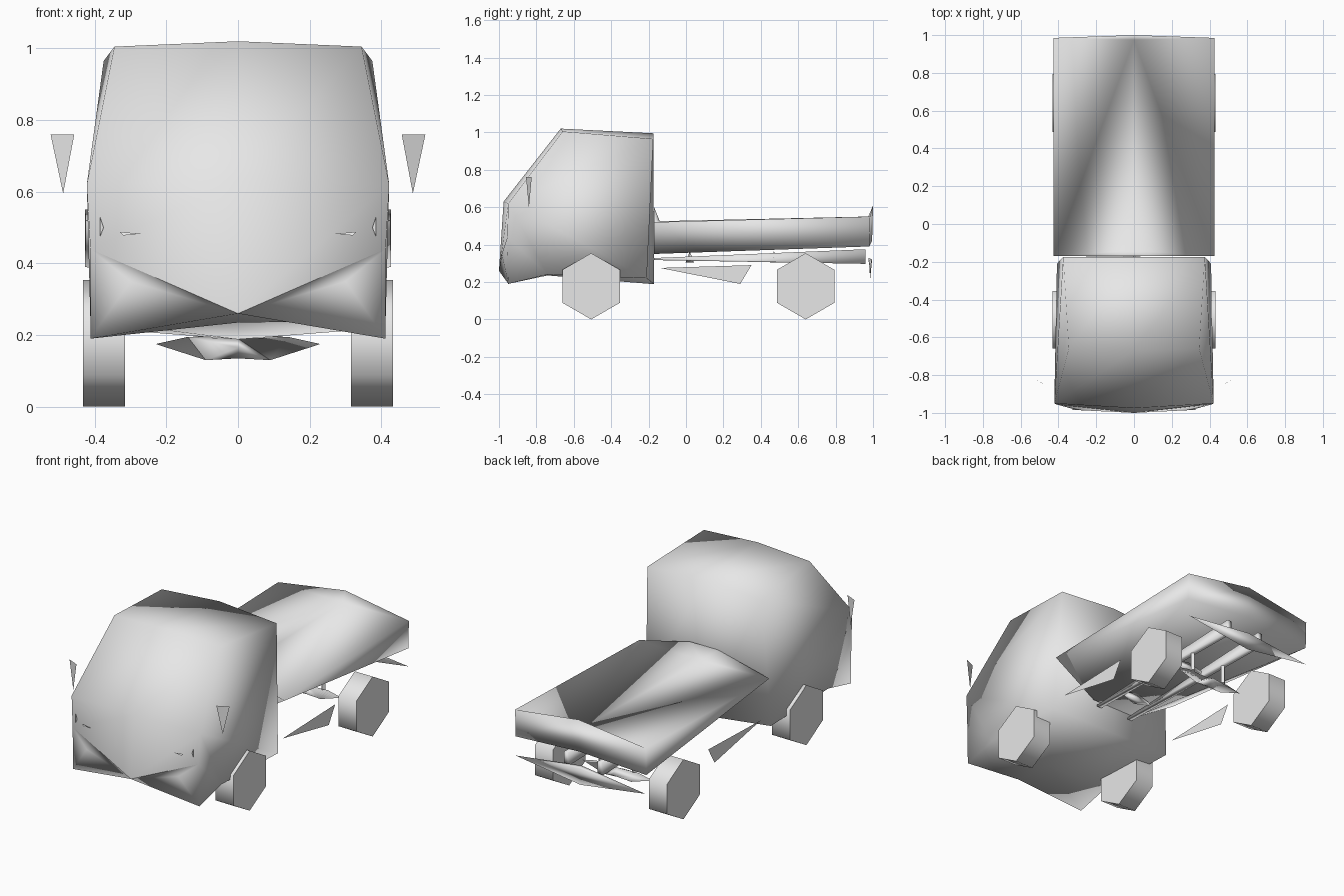
import bpy, bmesh, math
from mathutils import Matrix

old = bpy.data.objects.get("Cube")
if old:
    bpy.data.objects.remove(old, do_unlink=True)

grey = bpy.data.materials.new("light_grey")
grey.use_nodes = True
grey.diffuse_color = (0.8, 0.8, 0.8, 1)
grey.node_tree.nodes["Principled BSDF"].inputs["Base Color"].default_value = (0.8, 0.8, 0.8, 1)


def finish(name, bm, angle=None):
    """Turn a bmesh into a shaded object; angle limits the smoothing."""
    mesh = bpy.data.meshes.new(name)
    bm.to_mesh(mesh)
    bm.free()
    mesh.materials.append(grey)
    obj = bpy.data.objects.new(name, mesh)
    bpy.context.collection.objects.link(obj)
    if angle is None:
        mesh.shade_smooth()
    else:
        bpy.ops.object.select_all(action='DESELECT')
        obj.select_set(True)
        bpy.context.view_layer.objects.active = obj
        bpy.ops.object.shade_smooth_by_angle(angle=math.radians(angle))
    return obj


def mirrored_shell(name, points, faces, creases=()):
    """Build the left half from named points and mirror it to the right."""
    bm = bmesh.new()
    for side in (1, -1):
        verts = {k: bm.verts.new((side * x, y, z)) for k, (x, y, z) in points.items()}
        for face in faces:
            keys = face.split()
            bm.faces.new([verts[k] for k in (keys if side > 0 else keys[::-1])])
        for crease in creases:
            bm.edges.get([verts[k] for k in crease.split()]).smooth = False
    bmesh.ops.remove_doubles(bm, verts=bm.verts, dist=0.0005)
    bmesh.ops.recalc_face_normals(bm, faces=bm.faces)
    return finish(name, bm)


def plate(name, corners, side):
    """Thin flat panel, mirrored by side."""
    bm = bmesh.new()
    verts = [bm.verts.new((side * x, y, z)) for x, y, z in corners]
    bm.faces.new(verts if side > 0 else verts[::-1])
    return finish(name, bm, 20)


# Cab: tilted windscreen, creased bumper corners, tapered roof
mirrored_shell("cab", {
    "roof_front": (0, -0.67, 1.02), "roof_corner": (0.345, -0.66, 1.005),
    "roof_back": (0, -0.175, 0.995), "back_corner": (0.375, -0.175, 0.965),
    "nose": (0, -0.975, 0.63), "cheek": (0.422, -0.95, 0.62),
    "lamp": (0.412, -0.955, 0.44), "chin": (0, -1.0, 0.26),
    "bulge": (0.3, -0.985, 0.35), "bumper": (0.412, -0.95, 0.19),
    "arch": (0.412, -0.74, 0.24), "sill": (0.408, -0.21, 0.22),
    "lip": (0, -0.74, 0.235), "base": (0, -0.17, 0.188),
}, [
    "roof_front roof_corner back_corner roof_back",
    "nose cheek roof_corner roof_front",
    "chin lamp cheek nose",
    "chin bulge lamp", "chin bumper bulge", "bumper lamp bulge",
    "bumper arch lamp",
    "lamp arch cheek", "cheek arch sill",
    "cheek sill back_corner", "cheek back_corner roof_corner",
    "roof_back back_corner sill base",
    "chin lip arch bumper", "lip base sill arch",
], ["chin lamp"])

# Load bed: keel-shaped front, square tail with a peaked tailgate
mirrored_shell("load_bed", {
    "head_mid": (0, -0.17, 0.6), "head_peak": (0.09, -0.17, 0.6),
    "head_floor": (0, -0.14, 0.525), "head_corner": (0.425, -0.17, 0.52),
    "head_low": (0.15, -0.17, 0.35), "head_keel": (0, -0.17, 0.35),
    "tail_peak": (0, 1.0, 0.61), "tail_floor": (0, 0.975, 0.55),
    "tail_corner": (0.427, 0.985, 0.55), "tail_low": (0.427, 0.98, 0.39),
    "tail_mid": (0, 0.995, 0.42),
}, [
    "head_floor head_corner tail_floor", "head_corner tail_corner tail_floor",
    "head_mid head_peak head_floor", "head_peak head_corner head_floor",
    "tail_peak tail_floor tail_corner",
    "head_mid head_keel head_low head_corner head_peak",
    "tail_peak tail_corner tail_low tail_mid",
    "head_corner tail_low tail_corner", "head_corner head_low tail_low",
    "head_low head_keel tail_mid tail_low",
])

# Rear axle: faceted spindle
mirrored_shell("rear_axle", {
    "tip": (0.23, 0.64, 0.175), "top": (0.14, 0.64, 0.195),
    "low": (0.09, 0.64, 0.13), "mid_top": (0, 0.64, 0.19),
    "mid_low": (0, 0.64, 0.135), "mid_front": (0, 0.59, 0.165),
    "mid_back": (0, 0.69, 0.165),
}, [
    "mid_front low tip top mid_top", "mid_front mid_low low",
    "mid_back mid_top top tip low", "mid_back low mid_low",
])

# Rear bumper: slim diamond
mirrored_shell("rear_bumper", {
    "end": (0.425, 0.985, 0.28), "top": (0, 0.975, 0.33),
    "low": (0, 0.985, 0.22), "back": (0, 0.995, 0.32),
}, ["top end back", "back end low", "top low end"])

for side, label in ((1, "left"), (-1, "right")):
    # Wheels: six-sided
    for y, place in ((-0.507, "front"), (0.64, "rear")):
        bm = bmesh.new()
        bmesh.ops.create_cone(
            bm, cap_ends=True, segments=6, radius1=0.177, radius2=0.177, depth=0.117,
            matrix=Matrix.Translation((side * 0.3735, y, 0.177))
            @ Matrix.Rotation(math.radians(90), 4, 'Y')
            @ Matrix.Rotation(math.radians(30), 4, 'Z'))
        finish(f"{place}_{label}_wheel", bm, 65)

    # Chassis rail, deepening to the rear
    bm = bmesh.new()
    bmesh.ops.create_cube(bm, size=1)
    for v in bm.verts:
        rear, top = v.co.y > 0, v.co.z > 0
        v.co.x = side * 0.11 + v.co.x * 0.03
        v.co.y = 0.96 if rear else -0.17
        v.co.z = (0.375 if top else 0.297) if rear else (0.328 if top else 0.317)
    finish(f"{label}_chassis_rail", bm)

    # Spring hanger
    bm = bmesh.new()
    bmesh.ops.create_cone(
        bm, cap_ends=True, segments=4, radius1=0.014, radius2=0.014, depth=0.14,
        matrix=Matrix.Translation((side * 0.11, 0.64, 0.265)))
    finish(f"{label}_spring_hanger", bm, 30)

    # Side guard, mirror and headlamp panels
    plate(f"{label}_side_guard",
          [(0.39, -0.14, 0.275), (0.39, 0.29, 0.19), (0.39, 0.35, 0.29)], side)
    plate(f"{label}_mirror",
          [(0.457, -0.855, 0.76), (0.488, -0.84, 0.595), (0.523, -0.825, 0.76)], side)
    plate(f"{label}_headlamp",
          [(0.27, -0.985, 0.483), (0.32, -0.985, 0.478), (0.33, -0.98, 0.488)], side)
    plate(f"{label}_indicator",
          [(0.375, -0.965, 0.50), (0.385, -0.965, 0.475), (0.385, -0.965, 0.53)], side)

# Cross members under the bed
for name, y, half in (("front_cross_member", 0.02, 0.12), ("rear_cross_member", 0.47, 0.15)):
    mirrored_shell(name, {
        "end": (half, y, 0.33), "top": (0, y, 0.365),
        "front": (0, y - 0.022, 0.305), "back": (0, y + 0.022, 0.305),
    }, ["end top front", "end back top", "end front back"])
